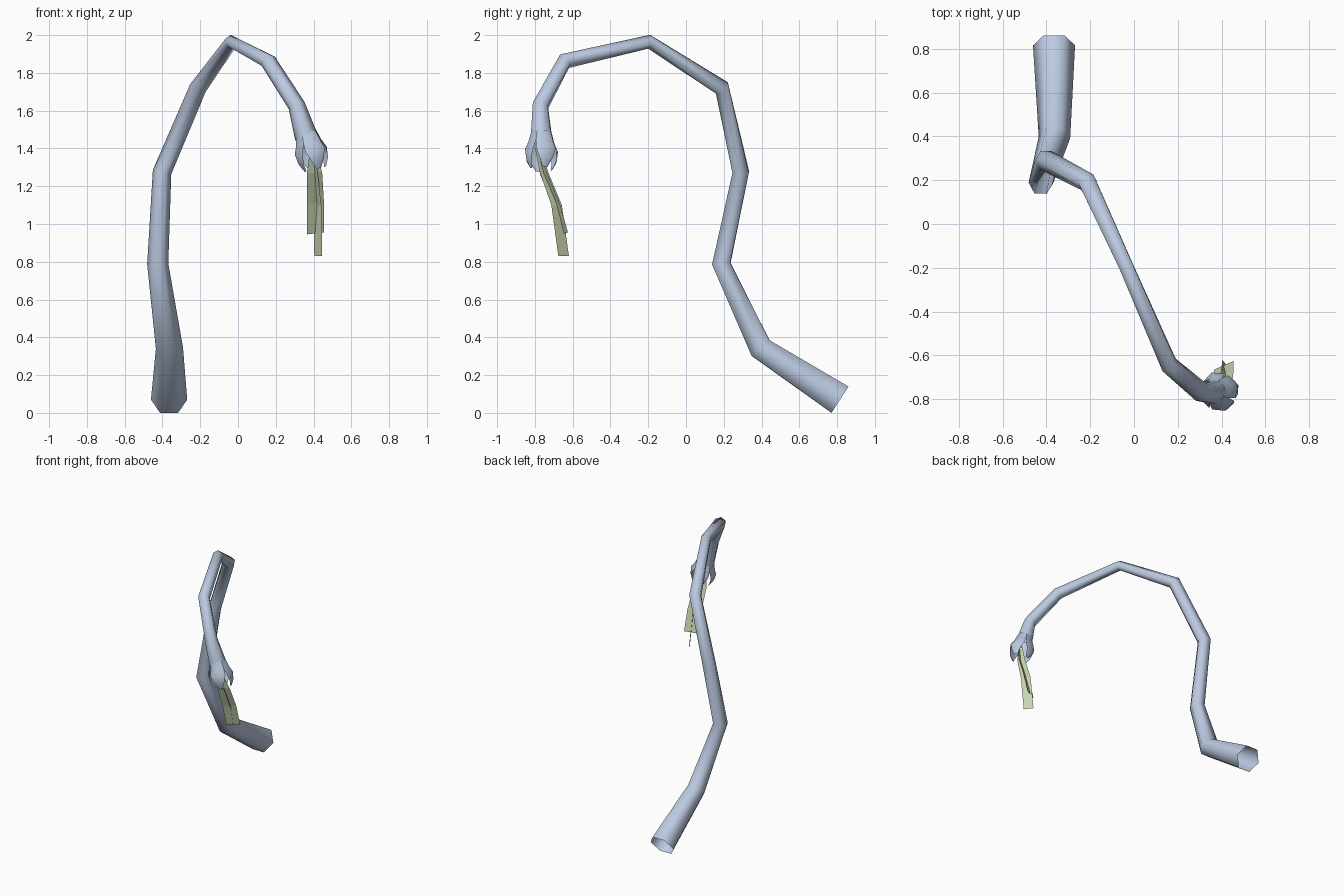
import bpy, math
from mathutils import Vector

if "Cube" in bpy.data.objects:
    bpy.data.objects.remove(bpy.data.objects["Cube"])


def material(name, rgb):
    m = bpy.data.materials.new(name)
    m.diffuse_color = (*rgb, 1)
    m.use_nodes = True
    m.node_tree.nodes["Principled BSDF"].inputs["Base Color"].default_value = m.diffuse_color
    return m


BLUE = material("pale blue", (0.50, 0.59, 0.75))
GREEN = material("pale green", (0.57, 0.66, 0.43))


def make(name, verts, faces, mat, smooth=None):
    me = bpy.data.meshes.new(name)
    me.from_pydata([tuple(v) for v in verts], [], faces)
    me.materials.append(mat)
    ob = bpy.data.objects.new(name, me)
    bpy.context.collection.objects.link(ob)
    if smooth:
        bpy.ops.object.select_all(action='DESELECT')
        ob.select_set(True)
        bpy.context.view_layer.objects.active = ob
        bpy.ops.object.shade_smooth_by_angle(angle=math.radians(smooth))
    return ob


def grid_faces(rows, cols, wrap=False, start=0):
    """Quads joining consecutive rows of vertices."""
    out = []
    for i in range(rows - 1):
        for j in range(cols if wrap else cols - 1):
            k = (j + 1) % cols
            a, b = start + i * cols, start + (i + 1) * cols
            out.append((a + j, a + k, b + k, b + j))
    return out


# Stem: six-sided tapering tube along a bent path (x, y, z, radius), open at the base
path = [(-0.365, 0.815, 0.07, 0.096), (-0.363, 0.395, 0.343, 0.072),
        (-0.425, 0.187, 0.79, 0.056), (-0.402, 0.29, 1.275, 0.05),
        (-0.212, 0.19, 1.72, 0.046), (-0.035, -0.195, 1.965, 0.037),
        (0.16, -0.643, 1.862, 0.043), (0.31, -0.77, 1.628, 0.046),
        (0.362, -0.765, 1.46, 0.062)]
pts = [Vector(p[:3]) for p in path]
verts, u = [], Vector((1, 0, 0))
for i, p in enumerate(pts):
    before = (p - pts[i - 1]).normalized() if i else Vector()
    after = (pts[i + 1] - p).normalized() if i + 1 < len(pts) else Vector()
    t = (before + after).normalized()
    u = (u - t * u.dot(t)).normalized()
    v = t.cross(u)
    for k in range(6):
        a = k * math.tau / 6
        verts.append(p + (u * math.cos(a) + v * math.sin(a)) * path[i][3])
make("stem", verts, grid_faces(len(path), 6, True), BLUE, 80)

# Blossom: four creased petals that bulge out from the neck and curl in at the tip
neck = Vector((0.365, -0.765, 1.47))
down = Vector((0.24, 0, -0.97)).normalized()
e1, e2 = Vector((-down.z, 0, down.x)), Vector((0, 1, 0))
# distance along the axis, radius, half angle
profile = [(-0.015, 0.058, 45), (0.04, 0.073, 45), (0.085, 0.093, 40),
           (0.14, 0.085, 27), (0.185, 0.062, 13)]
verts, faces = [], []
for centre in (20, 110, 200, 290):
    start = len(verts)
    for dist, r, half in profile:
        for side in (-1, 0, 1):
            a = math.radians(centre + side * half)
            rad = r * (0.93 if side else 1.0)
            verts.append(neck + down * dist + (e1 * math.cos(a) + e2 * math.sin(a)) * rad)
    faces += grid_faces(len(profile), 3, False, start)
make("petals", verts, faces, BLUE, 60)


# Stamens: two flat bent strips hanging from the blossom, crossing each other
def strip(name, spine, across):
    vs = []
    for x, y, z, w in spine:
        vs += [Vector((x, y, z)) - across * w, Vector((x, y, z)) + across * w]
    make(name, vs, grid_faces(len(spine), 2), GREEN)


strip("short_stamen", [(0.395, -0.785, 1.40, 0.3), (0.405, -0.755, 1.27, 0.9),
                       (0.41, -0.69, 1.11, 1), (0.41, -0.645, 0.95, 1)],
      Vector((0.045, 0.02, 0.005)))
strip("long_stamen", [(0.39, -0.785, 1.40, 0.5), (0.405, -0.75, 1.27, 0.8),
                      (0.42, -0.685, 1.10, 1), (0.425, -0.648, 0.83, 1)],
      Vector((0.021, -0.028, 0)))
